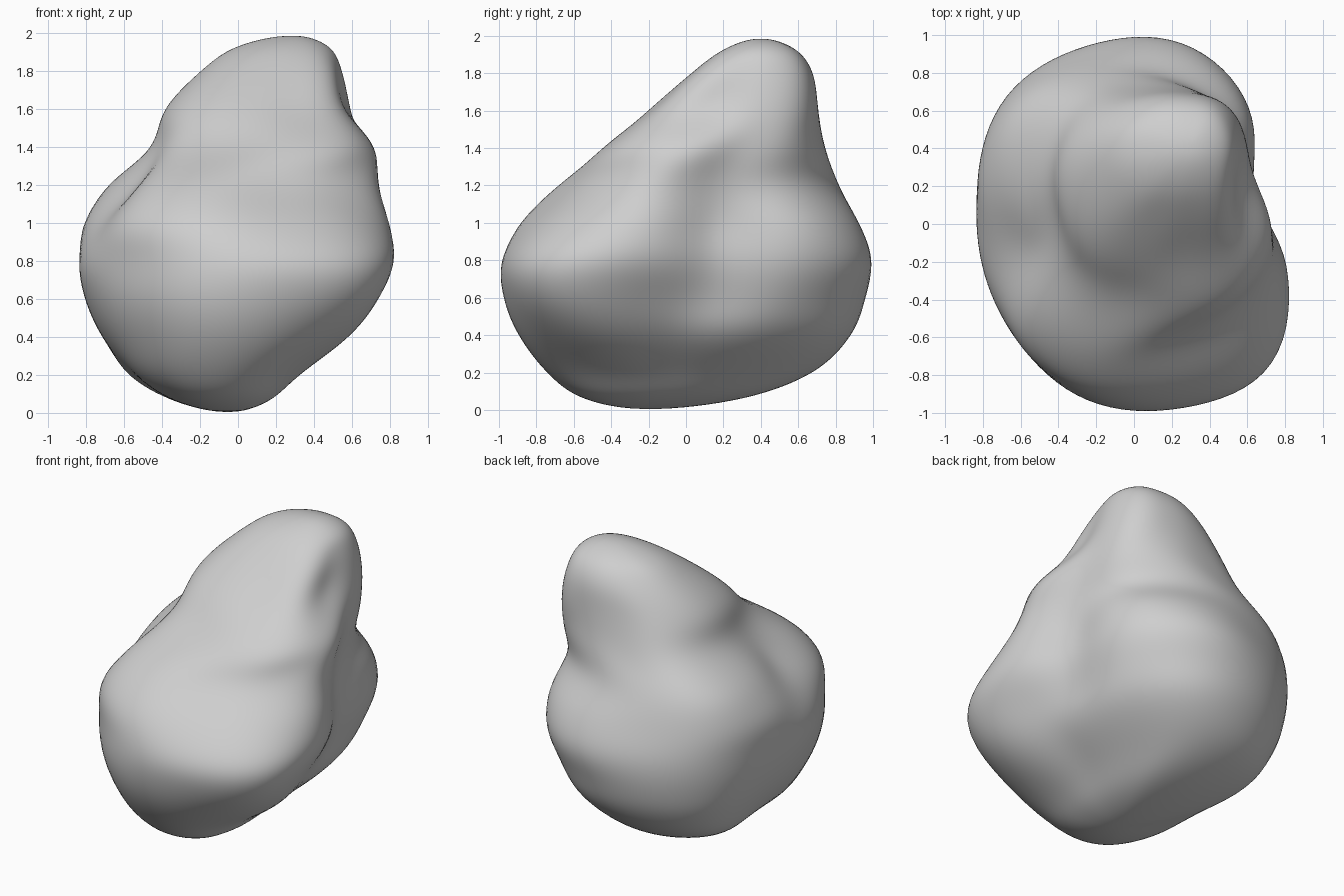
import bpy, bmesh, math
from mathutils import Vector

default_cube = bpy.data.objects.get("Cube")
if default_cube:
    bpy.data.objects.remove(default_cube, do_unlink=True)

# Spine of the boulder: centre of each horizontal section, bottom tip to top tip
spine = [(-.05, -.2, 0), (-.07, -.1, .06), (-.08, 0, .2), (0, 0, .4), (0, 0, .6),
         (0, 0, .8), (0, 0, 1), (0, 0, 1.2), (.15, .15, 1.4), (.15, .25, 1.6),
         (.2, .35, 1.8), (.25, .4, 1.93), (.29, .4, 1.99)]

# Radii of the sections between the tips, in hundredths, every 30 degrees from 15
sections = [
    [23, 28, 40, 41, 35, 27, 27, 34, 45, 44, 31, 24],
    [40, 48, 65, 70, 67, 50, 48, 60, 73, 74, 55, 41],
    [55, 67, 86, 90, 89, 74, 72, 80, 90, 89, 81, 56],
    [61, 80, 95, 97, 95, 83, 81, 87, 97, 99, 101, 71],
    [65, 88, 101, 98, 97, 86, 84, 88, 97, 101, 106, 84],
    [63, 86, 94, 92, 95, 85, 73, 87, 91, 87, 91, 84],
    [65, 75, 80, 84, 87, 70, 53, 70, 71, 65, 70, 78],
    [49, 57, 59, 61, 69, 63, 58, 63, 58, 62, 66, 60],
    [46, 52, 47, 46, 51, 54, 54, 54, 47, 45, 52, 42],
    [36, 38, 34, 33, 35, 39, 40, 39, 33, 33, 38, 34],
    [23, 22, 19, 19, 21, 25, 26, 23, 20, 20, 22, 23],
]
SIDES = 12
AROUND = 8    # subdivisions between neighbouring radii
UP = 8        # subdivisions between neighbouring sections


def blend(a, b, c, d, t):
    """Smooth spline from b to c, for numbers or vectors."""
    return b + (c - a) * (t / 2) + (a * 2 - b * 5 + c * 4 - d) * (t * t / 2) \
        + (b * 3 - a - c * 3 + d) * (t ** 3 / 2)


def fine_ring(radii):
    """Radii of one section, smoothed around the loop."""
    return [blend(*(radii[(i + k) % SIDES] / 100 for k in (-1, 0, 1, 2)), j / AROUND)
            for i in range(SIDES) for j in range(AROUND)]


# Pad with zero-radius tips and mirrored sections so both ends close roundly
count = SIDES * AROUND
rings = [fine_ring(s) for s in sections]
tip = [0] * count
rings = [[-r for r in rings[0]], tip, *rings, tip, [-r for r in rings[-1]]]
centres = [Vector(p) for p in spine]
centres = [centres[1], *centres, centres[-2]]

# Loft the sections into one skin
bm = bmesh.new()
loops = []
for s in range(1, len(rings) - 2):
    for step in range(UP):
        if s == 1 and step == 0:
            continue
        t = step / UP
        centre = blend(*centres[s - 1:s + 3], t)
        loop = []
        for i in range(count):
            r = blend(*(rings[s + k][i] for k in (-1, 0, 1, 2)), t)
            a = math.radians(15) + math.tau * i / count
            loop.append(bm.verts.new(centre + Vector((math.cos(a), math.sin(a), 0)) * r))
        loops.append(loop)
bottom = bm.verts.new(spine[0])
top = bm.verts.new(spine[-1])
for i in range(count):
    j = (i + 1) % count
    bm.faces.new((bottom, loops[0][j], loops[0][i]))
    bm.faces.new((top, loops[-1][i], loops[-1][j]))
    for low, high in zip(loops, loops[1:]):
        bm.faces.new((low[i], low[j], high[j], high[i]))

# Soften the small ripples left between sections
for _ in range(16):
    bmesh.ops.smooth_vert(bm, verts=bm.verts, factor=0.5,
                          use_axis_x=True, use_axis_y=True, use_axis_z=True)
bmesh.ops.recalc_face_normals(bm, faces=bm.faces)
for face in bm.faces:
    face.smooth = True
mesh = bpy.data.meshes.new("boulder")
bm.to_mesh(mesh)
bm.free()
boulder = bpy.data.objects.new("boulder", mesh)
bpy.context.collection.objects.link(boulder)

# Plain grey stone
stone = bpy.data.materials.new("grey_stone")
stone.use_nodes = True
grey = (0.62, 0.62, 0.62, 1)
stone.diffuse_color = grey
stone.node_tree.nodes["Principled BSDF"].inputs["Base Color"].default_value = grey
mesh.materials.append(stone)
